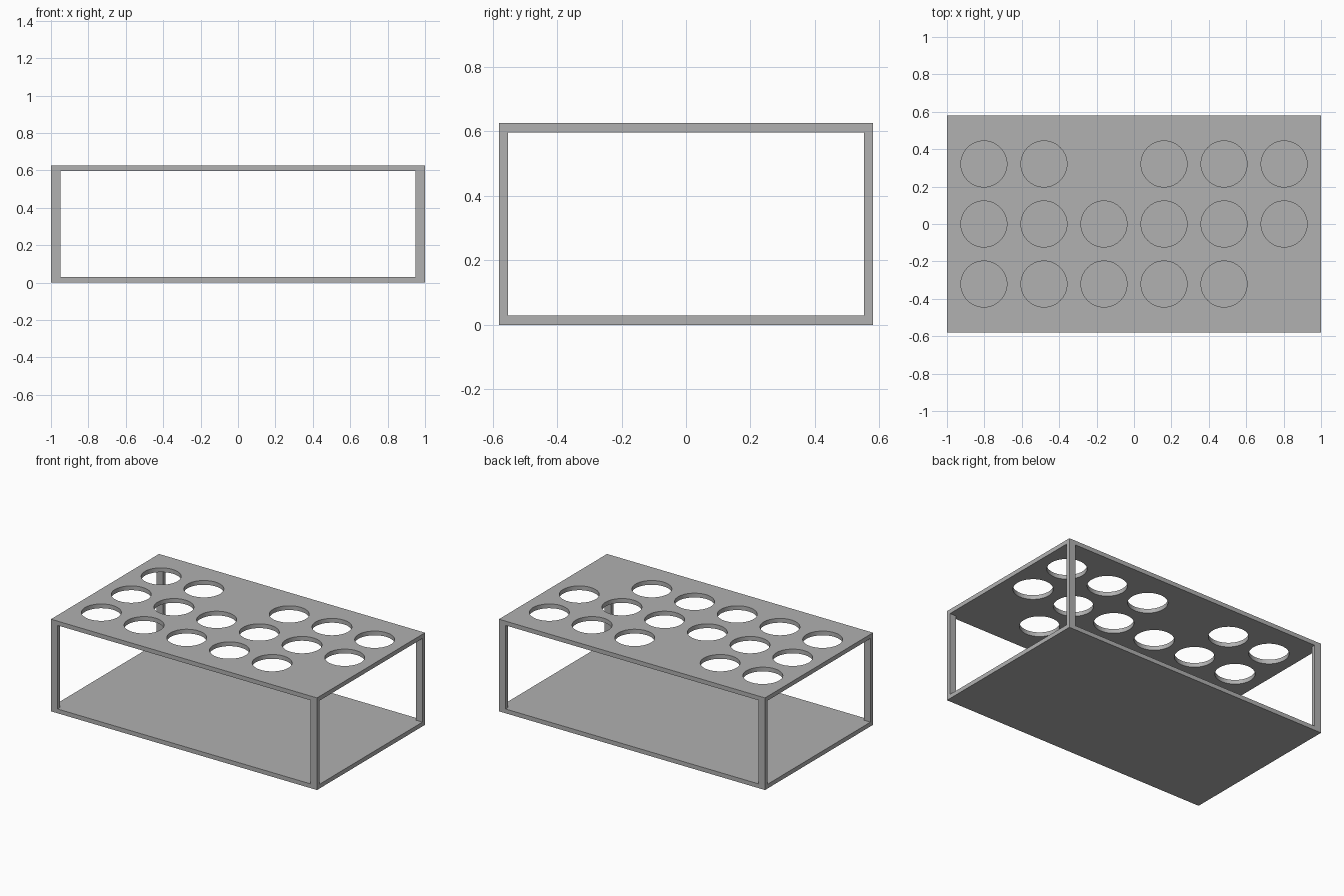
import bpy
import bmesh
from mathutils import Matrix

if "Cube" in bpy.data.objects:
    bpy.data.objects.remove(bpy.data.objects["Cube"], do_unlink=True)

LENGTH, DEPTH, HEIGHT = 2.0, 1.16, 0.626
PLATE = 0.029
POST_X, POST_Y = 0.05, 0.028
PITCH, RADIUS = 0.321, 0.123
SKIPPED = {(2, 1), (5, -1)}   # column, row left without a hole

grey = bpy.data.materials.new("plain grey")
grey.use_nodes = True
colour = (0.44, 0.44, 0.44, 1)
grey.diffuse_color = colour
grey.node_tree.nodes["Principled BSDF"].inputs["Base Color"].default_value = colour


def finish(name, bm):
    mesh = bpy.data.meshes.new(name)
    bm.to_mesh(mesh)
    bm.free()
    mesh.materials.append(grey)
    obj = bpy.data.objects.new(name, mesh)
    bpy.context.collection.objects.link(obj)
    return obj


def box(name, size, centre):
    bm = bmesh.new()
    bmesh.ops.create_cube(bm, size=1, matrix=Matrix.Translation(centre) @ Matrix.Diagonal((*size, 1)))
    return finish(name, bm)


# Plates
box("base_plate", (LENGTH, DEPTH, PLATE), (0, 0, PLATE / 2))
top = box("top_plate", (LENGTH, DEPTH, PLATE), (0, 0, HEIGHT - PLATE / 2))

# Corner posts
post_height = HEIGHT - 2 * PLATE
for side, sx in (("right", -1), ("left", 1)):
    for end, sy in (("front", -1), ("back", 1)):
        box(f"{end}_{side}_post", (POST_X, POST_Y, post_height),
            (sx * (LENGTH - POST_X) / 2, sy * (DEPTH - POST_Y) / 2, HEIGHT / 2))

# Round holes through the top plate
bm = bmesh.new()
for column in range(6):
    for row in (-1, 0, 1):
        if (column, row) not in SKIPPED:
            spot = ((column - 2.5) * PITCH, row * PITCH, HEIGHT - PLATE / 2)
            bmesh.ops.create_cone(bm, cap_ends=True, segments=64, radius1=RADIUS, radius2=RADIUS,
                                  depth=PLATE * 4, matrix=Matrix.Translation(spot))
cutter = finish("hole_cutter", bm)
cutter.hide_render = True

cut = top.modifiers.new("holes", "BOOLEAN")
cut.operation = "DIFFERENCE"
cut.solver = "EXACT"
cut.object = cutter
bpy.ops.object.select_all(action="DESELECT")
bpy.context.view_layer.objects.active = top
top.select_set(True)
bpy.ops.object.modifier_apply(modifier=cut.name)
bpy.data.objects.remove(cutter, do_unlink=True)
bpy.ops.object.shade_smooth_by_angle()
